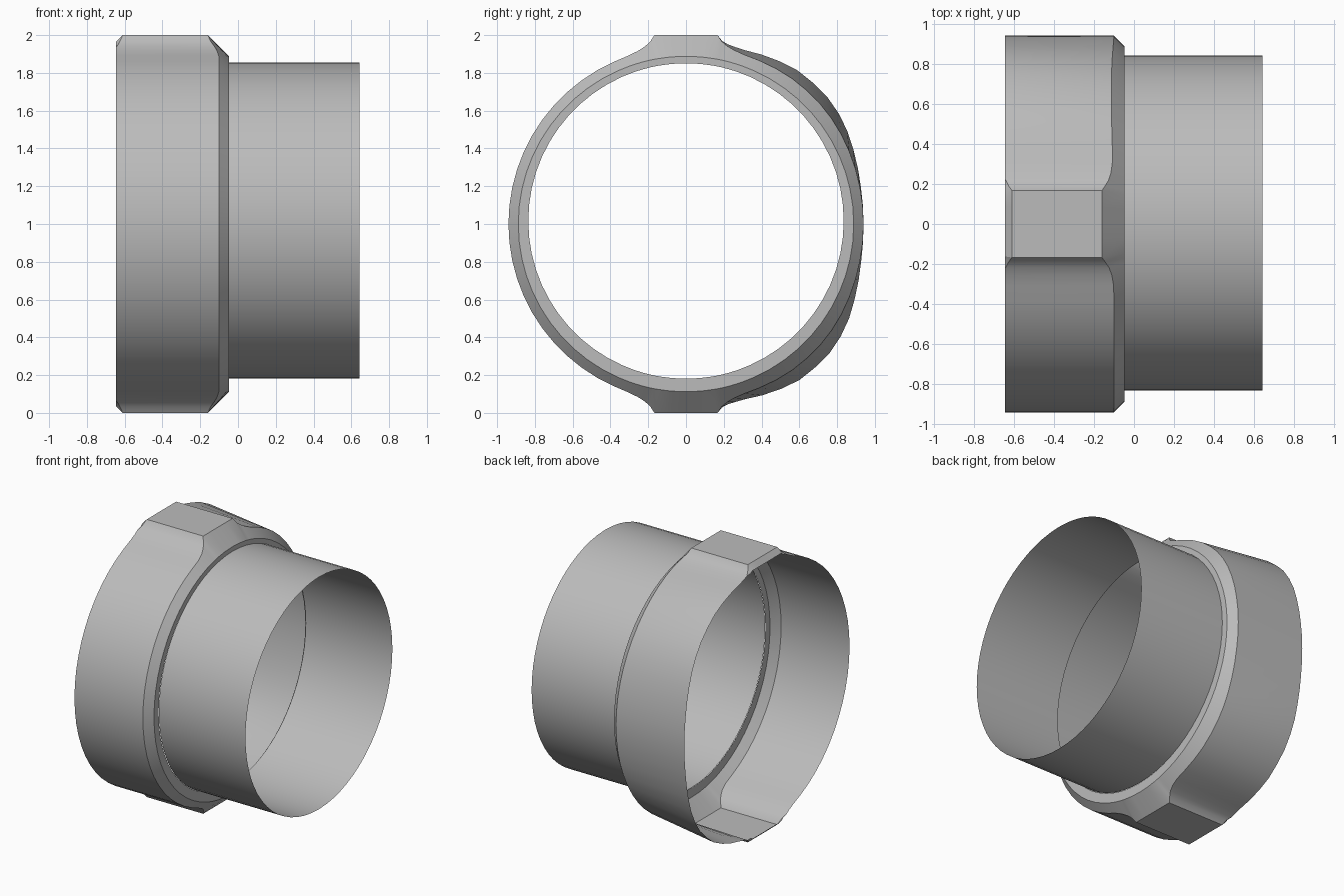
import bpy, bmesh
from math import sin, cos, pi, radians, degrees, exp

cube = bpy.data.objects.get("Cube")
if cube:
    bpy.data.objects.remove(cube, do_unlink=True)

grey = bpy.data.materials.new("mid_grey")
grey.use_nodes = True
grey.diffuse_color = (0.5, 0.5, 0.5, 1)
grey.node_tree.nodes["Principled BSDF"].inputs["Base Color"].default_value = (0.5, 0.5, 0.5, 1)

# Pad outline: degrees from vertical, radius
PAD = [(9.5, 1.014), (11.1, 0.984), (13, 0.965), (15.5, 0.951), (19, 0.942), (24, 0.94)]
# Rear shoulder bulge: degrees from vertical, radius added at the open rim
BULGE = [(0, 0), (10, 0), (15, 0.02), (26, 0.047), (36, 0.065), (50, 0.066),
         (60, 0.046), (69, 0.022), (80, 0.003), (90, 0)]


def lerp(table, a):
    if a <= table[0][0]:
        return table[0][1]
    for (a0, r0), (a1, r1) in zip(table, table[1:]):
        if a <= a1:
            return r0 + (r1 - r0) * (a - a0) / (a1 - a0)
    return table[-1][1]


def loft(name, rings, centre):
    """Join closed rings of (x, y, z) points into an open sheet."""
    bm = bmesh.new()
    loops = [[bm.verts.new((x, y + centre[0], z + centre[1])) for x, y, z in ring]
             for ring in rings]
    n = len(loops[0])
    for a, b in zip(loops, loops[1:]):
        for i in range(n):
            j = (i + 1) % n
            bm.faces.new((a[i], a[j], b[j], b[i]))
    mesh = bpy.data.meshes.new(name)
    bm.to_mesh(mesh)
    bm.free()
    mesh.materials.append(grey)
    obj = bpy.data.objects.new(name, mesh)
    bpy.context.collection.objects.link(obj)
    bpy.ops.object.select_all(action="DESELECT")
    obj.select_set(True)
    bpy.context.view_layer.objects.active = obj
    bpy.ops.object.shade_smooth_by_angle(angle=radians(25))
    return obj


def polar(x, r, deg):
    return (x, r * sin(radians(deg)), r * cos(radians(deg)))


# Collar angles: one quarter mirrored all round, with extra points at the pads
quarter = [0, 5] + [a for a, r in PAD] + [30 + 6 * i for i in range(11)]
half = quarter + [180 - a for a in quarter[-2::-1]]
angles = half + [360 - a for a in half[-2:0:-1]]

rim, bevel, shoulder, lip, inner = [], [], [], [], []
for deg in angles:
    from_pole = min(deg % 180, 180 - deg % 180)
    on_pad = from_pole <= 9.5
    r = 1 / cos(radians(from_pole)) if on_pad else lerp(PAD, from_pole)
    add = lerp(BULGE, from_pole) if deg < 180 else 0
    if 90 < deg < 180:
        add *= 1.25
    clip = max(0, min(r, 1.0) - 0.965)
    front_r = r + add * 0.2
    rim.append(polar(-0.645, r - clip + add, deg))
    bevel.append(polar(-0.645 + max(clip, 0.005), r + add, deg))
    shoulder.append(polar(-0.05 - (min(front_r, 1.0) - 0.89), front_r, deg))
    lip.append(polar(-0.048, 0.888, deg))
    x, y, z = polar(-0.048, 0.835, deg)
    inner.append((x, y, z + 0.016))

# Wide collar with flat pads, cone shoulder and end ring
loft("collar", [rim, bevel, shoulder, lip, inner], (0, 1.0))

# Narrow open tube
steps = [360 * i / 64 for i in range(64)]
loft("tube", [[polar(x, 0.836, a) for a in steps] for x in (-0.048, 0.642)], (0.004, 1.018))
